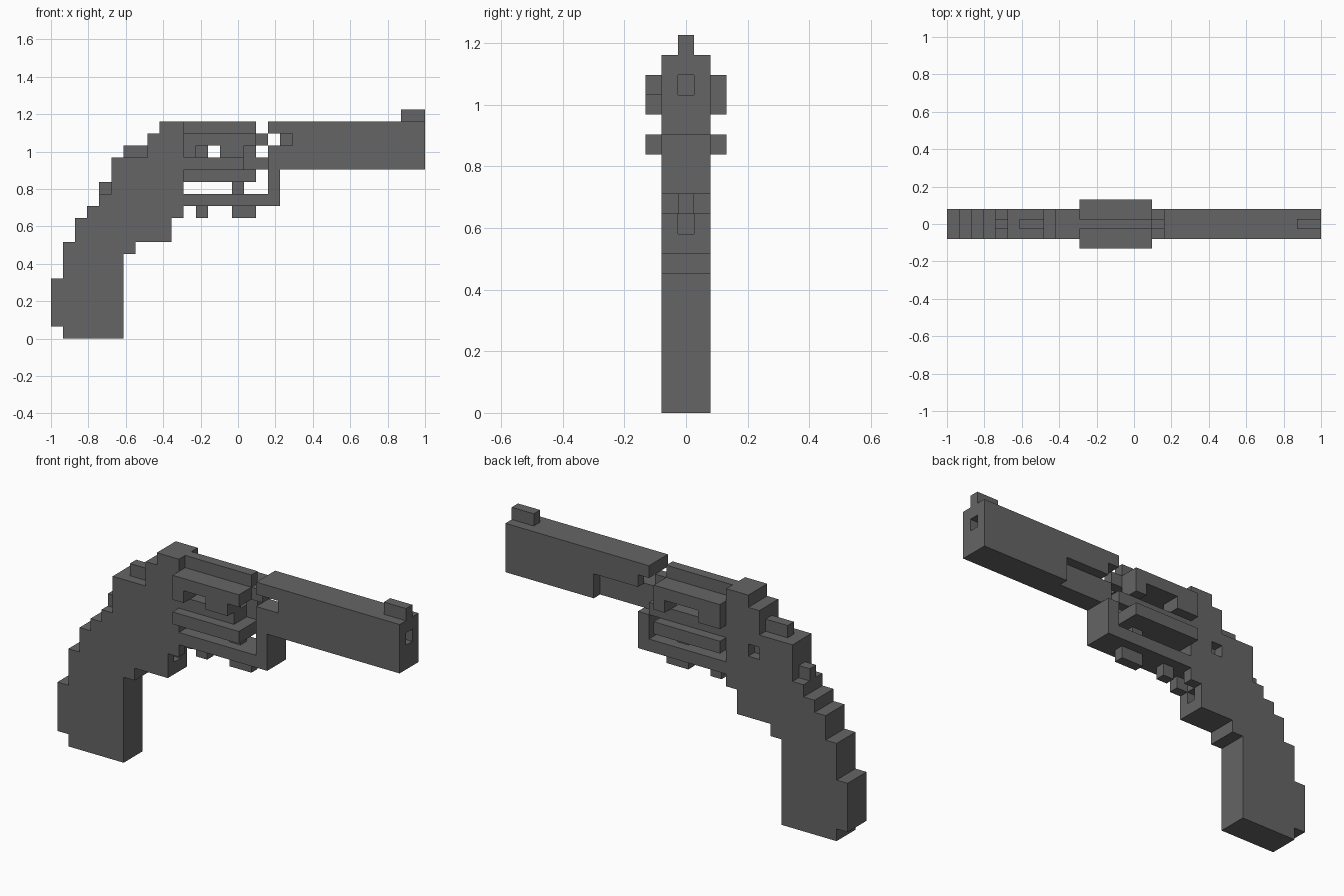
import bpy, bmesh, math
from mathutils import Vector

if "Cube" in bpy.data.objects:
    bpy.data.objects.remove(bpy.data.objects["Cube"], do_unlink=True)

U = 2 / 31        # block size along x and z
T = 0.0527        # block thickness along y, five layers in all

steel = bpy.data.materials.new("dark_grey_steel")
steel.use_nodes = True
GREY = (0.13, 0.13, 0.13, 1)
steel.diffuse_color = GREY
steel.node_tree.nodes["Principled BSDF"].inputs["Base Color"].default_value = GREY
steel.node_tree.nodes["Principled BSDF"].inputs["Roughness"].default_value = 0.8


def block(x0, x1, z0, z1, y0=1, y1=4):
    """Cells of a solid block; layers 1 to 4 are the normal body width."""
    return {(x, y, z) for x in range(x0, x1) for y in range(y0, y1) for z in range(z0, z1)}


def thin(x0, x1, z0, z1):
    return block(x0, x1, z0, z1, 2, 3)


parts = {}

# Stepped grip: column start, column end, bottom, top
grip = set()
for b in [(0, 1, 1, 5), (1, 2, 0, 8), (2, 3, 0, 10), (3, 4, 0, 11),
          (4, 5, 0, 12), (5, 6, 0, 15), (6, 7, 7, 15), (7, 8, 8, 15)]:
    grip |= block(*b)
parts["grip"] = grip

# Rear frame, with a side recess and a groove behind the trigger
parts["rear_frame"] = ((block(8, 9, 8, 17) | block(9, 10, 8, 18) | block(10, 11, 10, 18))
                       - block(8, 9, 13, 14, 3, 4) - thin(9, 10, 9, 10) - thin(10, 11, 10, 11))
parts["hammer"] = thin(6, 8, 15, 16)
parts["rear_spur"] = thin(4, 5, 12, 13)

# Lower frame and the post that joins it to the barrel
parts["lower_frame"] = block(11, 19, 11, 12) | block(18, 19, 12, 14)
parts["trigger"] = thin(12, 13, 10, 11)
parts["trigger_guard"] = thin(15, 17, 10, 11)
parts["top_strap"] = thin(11, 17, 17, 18)

# Cylinder made from wide bars, notched differently on each side
parts["cylinder"] = (block(11, 17, 16, 17, 0, 5)
                     | block(11, 12, 15, 16, 0, 2) | block(14, 16, 15, 16, 0, 2)
                     | block(11, 13, 15, 16, 3, 5) | block(16, 17, 15, 16, 3, 5)
                     | block(11, 16, 14, 15) | block(16, 17, 14, 15, 3, 4)
                     | block(11, 17, 13, 14, 0, 5))
parts["cylinder_pins"] = (thin(17, 18, 16, 17) | block(17, 18, 14, 15, 3, 4)
                          | thin(15, 16, 12, 13))

# Barrel with bore, breech window and a long side recess
parts["barrel"] = (block(18, 31, 14, 18) - thin(29, 31, 16, 17)
                   - block(18, 19, 16, 17) - block(19, 20, 16, 17, 1, 3)
                   - block(18, 23, 14, 16, 3, 4))
parts["front_sight"] = thin(29, 31, 18, 19)

solid = set().union(*parts.values())


def build(name, cells):
    """Skin the exposed sides of the cells and merge flat areas."""
    bm = bmesh.new()
    verts = {}

    def vert(p):
        if p not in verts:
            verts[p] = bm.verts.new((p[0] * U - 1, (p[1] - 2.5) * T, p[2] * U))
        return verts[p]

    for c in sorted(cells):
        for axis in range(3):
            for side in (0, 1):
                n = list(c)
                n[axis] += 2 * side - 1
                if tuple(n) in solid:
                    continue
                a, b = (axis + 1) % 3, (axis + 2) % 3
                loop = []
                for da, db in ((0, 0), (1, 0), (1, 1), (0, 1)):
                    p = list(c)
                    p[axis] += side
                    p[a] += da
                    p[b] += db
                    loop.append(vert(tuple(p)))
                bm.faces.new(loop if side else loop[::-1])
    bmesh.ops.dissolve_limit(bm, angle_limit=math.radians(1), verts=bm.verts[:],
                             edges=bm.edges[:])
    mesh = bpy.data.meshes.new(name)
    bm.to_mesh(mesh)
    bm.free()
    mesh.materials.append(steel)
    bpy.context.collection.objects.link(bpy.data.objects.new(name, mesh))


for part_name, part_cells in parts.items():
    build(part_name, part_cells)
